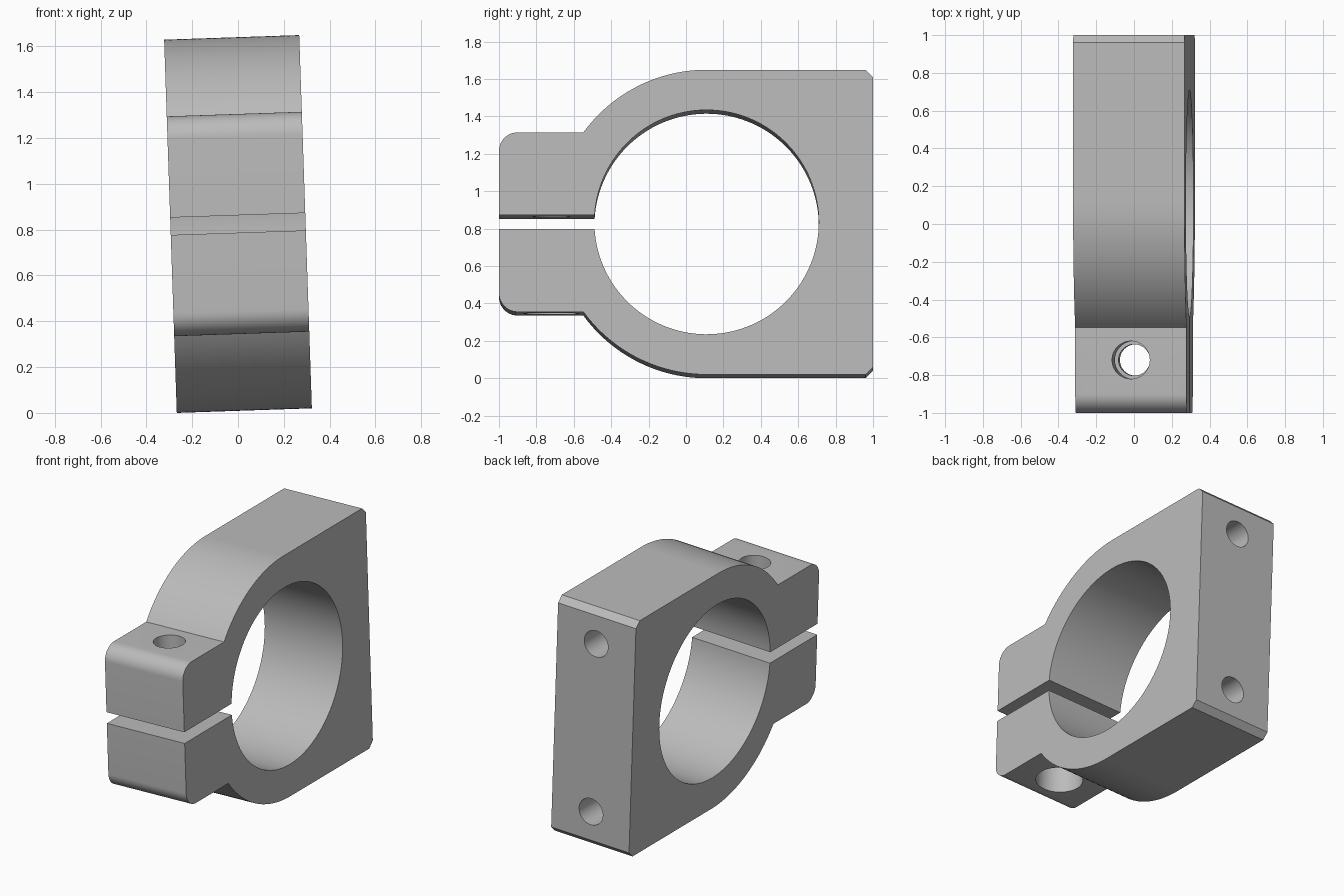
import bpy, bmesh, math
from mathutils import Matrix, Vector

if "Cube" in bpy.data.objects:
    bpy.data.objects.remove(bpy.data.objects["Cube"])

HALF_W, HALF_H = 0.295, 0.815      # half thickness and half height
BORE, BORE_Y = 0.6, 0.11           # bore radius and centre
LUG, SLIT = 0.48, 0.038            # lug half height, slit half height
FILLET, CHAMFER = 0.1, 0.04
BOLT_Y, MOUNT_Z = -0.72, 0.58


def arc(cy, cz, r, a0, a1, n):
    """Points along an arc in the side plane, angles in radians."""
    return [(cy + r * math.cos(a0 + (a1 - a0) * i / n),
             cz + r * math.sin(a0 + (a1 - a0) * i / n)) for i in range(n + 1)]


def cutter(name, radius, start, end):
    """Cylinder running between two points."""
    a, b = Vector(start), Vector(end)
    turn = (b - a).to_track_quat('Z', 'Y').to_matrix().to_4x4()
    bm = bmesh.new()
    bmesh.ops.create_cone(bm, cap_ends=True, segments=48, radius1=radius, radius2=radius,
                          depth=(b - a).length, matrix=Matrix.Translation((a + b) / 2) @ turn)
    mesh = bpy.data.meshes.new(name)
    bm.to_mesh(mesh)
    bm.free()
    obj = bpy.data.objects.new(name, mesh)
    obj.hide_render = True
    bpy.context.collection.objects.link(obj)
    return obj


# Upper half of the split-ring profile, from the slit round the outside to the back
bore_start = math.pi - math.asin(SLIT / BORE)
lug_angle = math.pi - math.asin(LUG / HALF_H)
outer = [(-1, SLIT)]
outer += arc(-1 + FILLET, LUG - FILLET, FILLET, math.pi, math.pi / 2, 12)
outer += arc(BORE_Y, 0, HALF_H, lug_angle, math.pi / 2, 32)
outer += [(1 - CHAMFER, HALF_H), (1, HALF_H - CHAMFER)]
lower = [(y, -z) for y, z in reversed(outer)]
bore = arc(BORE_Y, 0, BORE, -bore_start, bore_start, 128)
profile = outer + lower + bore

# Clamp body, extruded across its thickness
bm = bmesh.new()
face = bm.faces.new([bm.verts.new((-HALF_W, y, z)) for y, z in profile])
side = bmesh.ops.extrude_face_region(bm, geom=[face])
bmesh.ops.translate(bm, vec=(2 * HALF_W, 0, 0),
                    verts=[v for v in side["geom"] if isinstance(v, bmesh.types.BMVert)])
bmesh.ops.recalc_face_normals(bm, faces=bm.faces)
mesh = bpy.data.meshes.new("clamp_body")
bm.to_mesh(mesh)
bm.free()
body = bpy.data.objects.new("clamp_body", mesh)
bpy.context.collection.objects.link(body)

# Single grey metal
metal = bpy.data.materials.new("grey metal")
metal.use_nodes = True
grey = (0.5, 0.5, 0.5, 1)
metal.diffuse_color = grey
metal.node_tree.nodes["Principled BSDF"].inputs["Base Color"].default_value = grey
mesh.materials.append(metal)

# Bolt hole with counterbore from below, and two blind mounting holes in the back
cutters = [
    cutter("upper_bolt_hole", 0.1, (0, BOLT_Y, 0), (0, BOLT_Y, 0.6)),
    cutter("lower_bolt_hole", 0.083, (0, BOLT_Y, 0.02), (0, BOLT_Y, -0.3)),
    cutter("counterbore", 0.15, (0, BOLT_Y, -0.25), (0, BOLT_Y, -0.6)),
]
for s, label in ((1, "upper"), (-1, "lower")):
    cutters.append(cutter(label + "_mounting_hole", 0.09,
                          (0, 0.6, s * MOUNT_Z), (0, 1.1, s * MOUNT_Z)))

bpy.ops.object.select_all(action='DESELECT')
bpy.context.view_layer.objects.active = body
body.select_set(True)
for c in cutters:
    mod = body.modifiers.new(c.name, 'BOOLEAN')
    mod.operation = 'DIFFERENCE'
    mod.solver = 'EXACT'
    mod.object = c
    bpy.ops.object.modifier_apply(modifier=mod.name)
    bpy.data.objects.remove(c)

# Smooth the curved walls, keep the edges crisp, then lean the part slightly
bpy.ops.object.shade_smooth_by_angle(angle=math.radians(30))
tilt = math.radians(1.94)
body.rotation_euler = (0, -tilt, 0)
body.location.z = HALF_H * math.cos(tilt) + HALF_W * math.sin(tilt)
